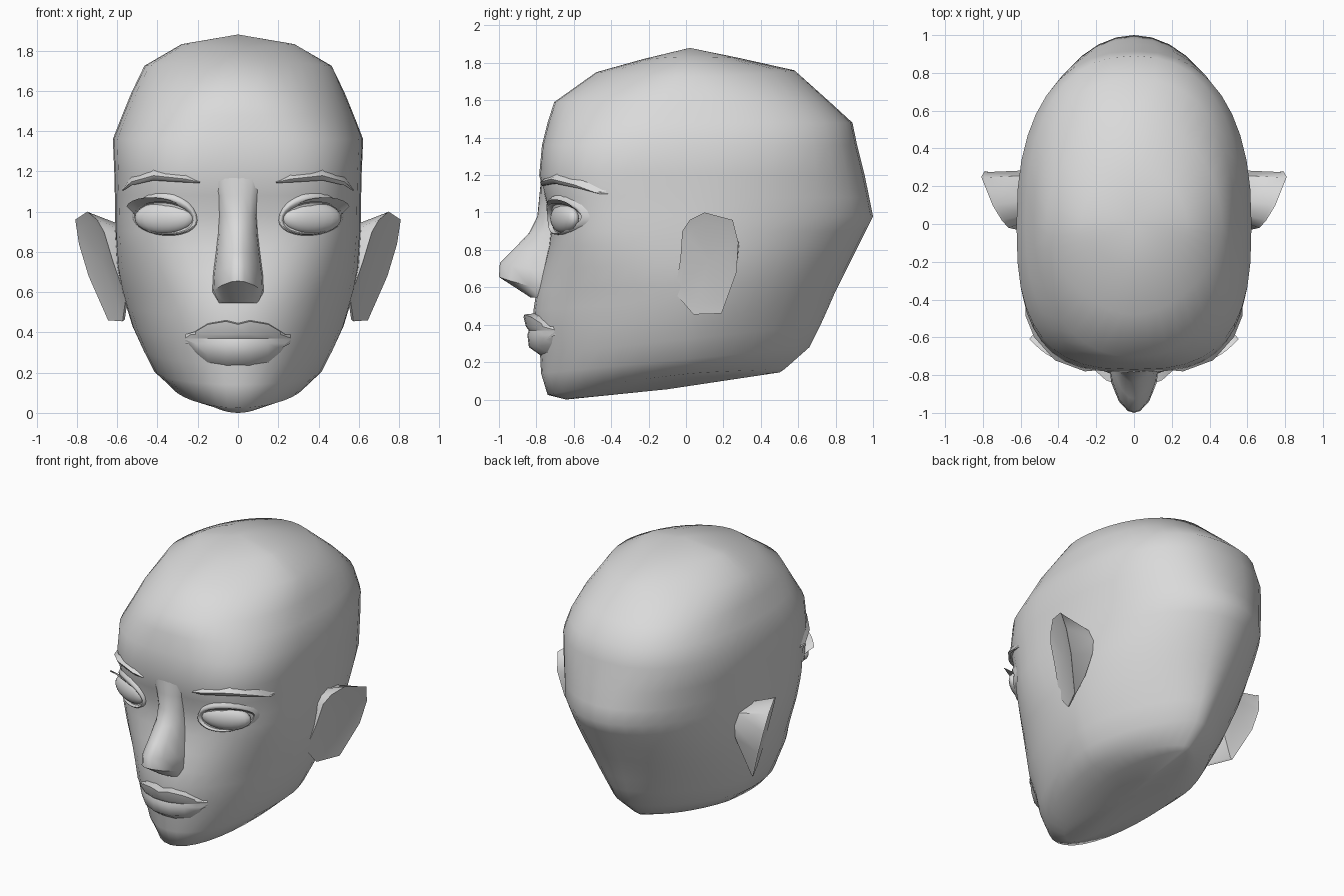
import bpy, bmesh, math
from mathutils import Matrix, Vector

if "Cube" in bpy.data.objects:
    bpy.data.objects.remove(bpy.data.objects["Cube"])

grey = bpy.data.materials.new("plain_grey")
grey.diffuse_color = (0.7, 0.7, 0.7, 1)
grey.use_nodes = True
grey.node_tree.nodes["Principled BSDF"].inputs["Base Color"].default_value = grey.diffuse_color


def finish(name, bm, sharp=60, mirror=False):
    bmesh.ops.remove_doubles(bm, verts=bm.verts, dist=0.0005)
    bmesh.ops.recalc_face_normals(bm, faces=bm.faces)
    for f in bm.faces:
        f.smooth = True
    for e in bm.edges:
        if len(e.link_faces) == 2:
            e.smooth = e.calc_face_angle(0) < math.radians(sharp)
    me = bpy.data.meshes.new(name)
    bm.to_mesh(me)
    bm.free()
    me.materials.append(grey)
    ob = bpy.data.objects.new(name, me)
    bpy.context.collection.objects.link(ob)
    if mirror:
        ob.modifiers.new("mirror", 'MIRROR')
    return ob


def skin(name, rows, closed=False, sharp=60, mirror=False):
    """Surface through rows of points with equal counts."""
    bm = bmesh.new()
    vs = [[bm.verts.new(p) for p in r] for r in rows]
    n = len(rows[0])
    for a, b in zip(vs, vs[1:]):
        for i in range(n if closed else n - 1):
            j = (i + 1) % n
            bm.faces.new((a[i], a[j], b[j], b[i]))
    return finish(name, bm, sharp, mirror)


# Head levels: z front, z back, y front, y back, half width, front power, side rise
LEVELS = [
    (0.00, 0.145, -0.64, 0.50, 0.19, 2.0, 0.03),
    (0.025, 0.165, -0.74, 0.53, 0.33, 2.0, 0.03),
    (0.14, 0.28, -0.775, 0.66, 0.42, 2.0, 0.0),
    (0.24, 0.40, -0.78, 0.72, 0.475, 2.0, 0),
    (0.36, 0.50, -0.81, 0.765, 0.525, 2.0, 0),
    (0.48, 0.58, -0.815, 0.80, 0.555, 2.0, 0),
    (0.58, 0.66, -0.80, 0.84, 0.58, 2.1, 0),
    (0.70, 0.76, -0.765, 0.89, 0.60, 2.4, 0),
    (0.82, 0.82, -0.735, 0.92, 0.605, 2.8, 0),
    (0.90, 0.90, -0.725, 0.96, 0.61, 3.0, 0),
    (0.98, 0.98, -0.73, 1.00, 0.61, 3.0, 0),
    (1.08, 1.08, -0.755, 0.98, 0.612, 3.0, 0),
    (1.20, 1.20, -0.785, 0.955, 0.615, 3.0, 0),
    (1.36, 1.36, -0.77, 0.915, 0.622, 2.8, 0),
    (1.48, 1.48, -0.74, 0.89, 0.575, 2.4, 0),
    (1.59, 1.59, -0.705, 0.77, 0.53, 2.15, 0),
    (1.75, 1.76, -0.48, 0.58, 0.465, 1.8, -0.03),
    (1.82, 1.825, -0.23, 0.29, 0.28, 1.7, 0.01),
]


def face_y(x, z):
    """Depth of the face surface at x, z."""
    for a, b in zip(LEVELS, LEVELS[1:]):
        if a[0] <= z <= b[0]:
            t = (z - a[0]) / (b[0] - a[0])
            yf, w, n = (a[k] + (b[k] - a[k]) * t for k in (2, 4, 5))
            return yf * max(0.0, 1 - (abs(x) / w) ** n) ** (1 / n)
    return 0.0


# Skull and jaw: narrow at the nape, squarer at the upper back
N = 40
rows = [[(0, -0.1, 0.055)] * N]
for zf, zb, yf, yb, w, n, rise in LEVELS:
    back = 1.5 + 0.5 * min(1, zf) + 0.35 * min(1, max(0, (zf - 1) / 0.36))
    if zf > 1.7:
        back = 1.9
    ring = []
    for i in range(N):
        a = 2 * math.pi * i / N
        c, s = math.cos(a), math.sin(a)
        p = 2 / (n if s < 0 else back)
        x = w * math.copysign(abs(c) ** p, c)
        y = (-yf if s < 0 else yb) * math.copysign(abs(s) ** p, s)
        ring.append((x, y, zf + (zb - zf) * (y - yf) / (yb - yf) + rise * (x / w) ** 2))
    rows.append(ring)
rows.append([(0, 0.02, 1.88)] * N)
skin("head", rows, closed=True, sharp=75)

# Nose: z, half width, ridge y, drop of the wings
rows = []
for z, w, ridge, drop in [(1.18, 0.12, -0.775, 0), (1.08, 0.10, -0.785, 0),
                          (0.98, 0.095, -0.795, 0), (0.89, 0.10, -0.84, 0),
                          (0.80, 0.11, -0.925, 0), (0.73, 0.125, -0.995, 0.04),
                          (0.655, 0.13, -1.0, 0.055), (0.545, 0.10, -0.83, 0)]:
    base = face_y(w, z) + 0.015
    rows.append([(u * w, base + (ridge - base) * k, z - drop * u * u)
                 for u, k in ((-1, 0), (-0.93, 0.35), (-0.62, 0.75), (-0.25, 0.96), (0, 1),
                              (0.25, 0.96), (0.62, 0.75), (0.93, 0.35), (1, 0))])
skin("nose", rows, sharp=48)

# Lips: x, top edge z, bottom edge z, fullness
half = [(0, 0.44, 0.25, 1), (0.06, 0.455, 0.25, 1), (0.15, 0.44, 0.26, 0.8),
        (0.21, 0.405, 0.305, 0.45), (0.26, 0.373, 0.362, 0)]
cols = [(-x, t, b, f) for x, t, b, f in reversed(half[1:])] + half


def lip_row(x, f, pts):
    return [(x, face_y(x, z) + (0.01 if not d else -d * f), z) for z, d in pts]


skin("upper_lip", [lip_row(x, f, [(t + 0.006 * f, 0), (t, 0.055), (0.39, 0.045), (0.37, 0.03)])
                   for x, t, b, f in cols], sharp=65)
skin("lower_lip", [lip_row(x, f, [(0.37, 0.03), (0.345, 0.042), (b + 0.03 * f, 0.05), (b - 0.02 * f, 0)])
                   for x, t, b, f in cols], sharp=80)

# Eyebrows: x, upper z, lower z, lift from the face
rows = []
for x, zt, zb, lift in [(0.19, 1.152, 1.142, 0.01), (0.26, 1.187, 1.145, 0.025),
                        (0.42, 1.215, 1.155, 0.035), (0.53, 1.175, 1.13, 0.05),
                        (0.575, 1.115, 1.10, 0.06)]:
    zm = zb * 0.6 + zt * 0.4
    rows.append([(x, face_y(x, zt) + 0.01, zt), (x, face_y(x, zm) - lift, zm),
                 (x, face_y(x, zb) - lift * 0.7, zb), (x, face_y(x, zb) + 0.01, zb)])
skin("eyebrow", rows, mirror=True)

# Eyeballs
EX, EZ = 0.365, 0.968
bm = bmesh.new()
bmesh.ops.create_uvsphere(
    bm, u_segments=20, v_segments=12, radius=1,
    matrix=Matrix.Translation((EX, face_y(EX, EZ) + 0.025, EZ))
    @ Matrix.Rotation(0.38, 4, 'Z') @ Matrix.Diagonal((0.16, 0.055, 0.08, 1)))
finish("eyeball", bm, mirror=True)


# Eyelids: rings around the almond eye opening
def lid_point(a, k, lift, up=0.0):
    c, s = math.cos(a), math.sin(a)
    x = EX + 0.15 * k * c
    z = EZ + 0.08 * k * s + 0.012 * c + max(0, s) * up
    return (x, face_y(x, z) - lift, z)


ang = [2 * math.pi * i / 24 for i in range(24)]
skin("eyelid", [[lid_point(a, k, d, up) for a in ang]
                for k, d, up in ((1.1, -0.008, 0.04), (1.05, 0.02, 0.025),
                                 (1.0, 0.022, 0.005), (0.94, 0.0, 0))],
     closed=True, sharp=80, mirror=True)

# Upper lashes flaring from the lid
rows = []
for i in range(9):
    p = Vector(lid_point(math.radians(5 + 14 * i), 1.0, 0.02))
    f = 1 - i / 10
    rows.append([p, p + Vector((0.04 * f, -0.05 * f, 0.035 * f + 0.005))])
skin("eyelash", rows, mirror=True)

# Ears: outline in y, z on a plane flaring away from the head
outline = [(-0.02, 0.90), (0.02, 0.96), (0.10, 1.0), (0.25, 0.96), (0.28, 0.84),
           (0.27, 0.68), (0.19, 0.46), (0.04, 0.455), (-0.06, 0.57), (-0.03, 0.75)]


def ear_ring(k, push):
    cy, cz = 0.12, 0.75
    pts = []
    for y, z in outline:
        y, z = cy + (y - cy) * k, cz + (z - cz) * k
        pts.append((0.575 + 0.47 * (y - 0.04) + 0.27 * (z - 0.46) - push, y, z))
    return pts


root = [(0.57, 0.14 + (y - 0.12) * 0.9, 0.78 + (z - 0.75) * 0.6) for y, z in outline]
skin("ear", [root, ear_ring(0.97, 0.015), ear_ring(1, 0), ear_ring(0.8, 0.008),
             ear_ring(0, 0.015)],
     closed=True, sharp=50, mirror=True)
